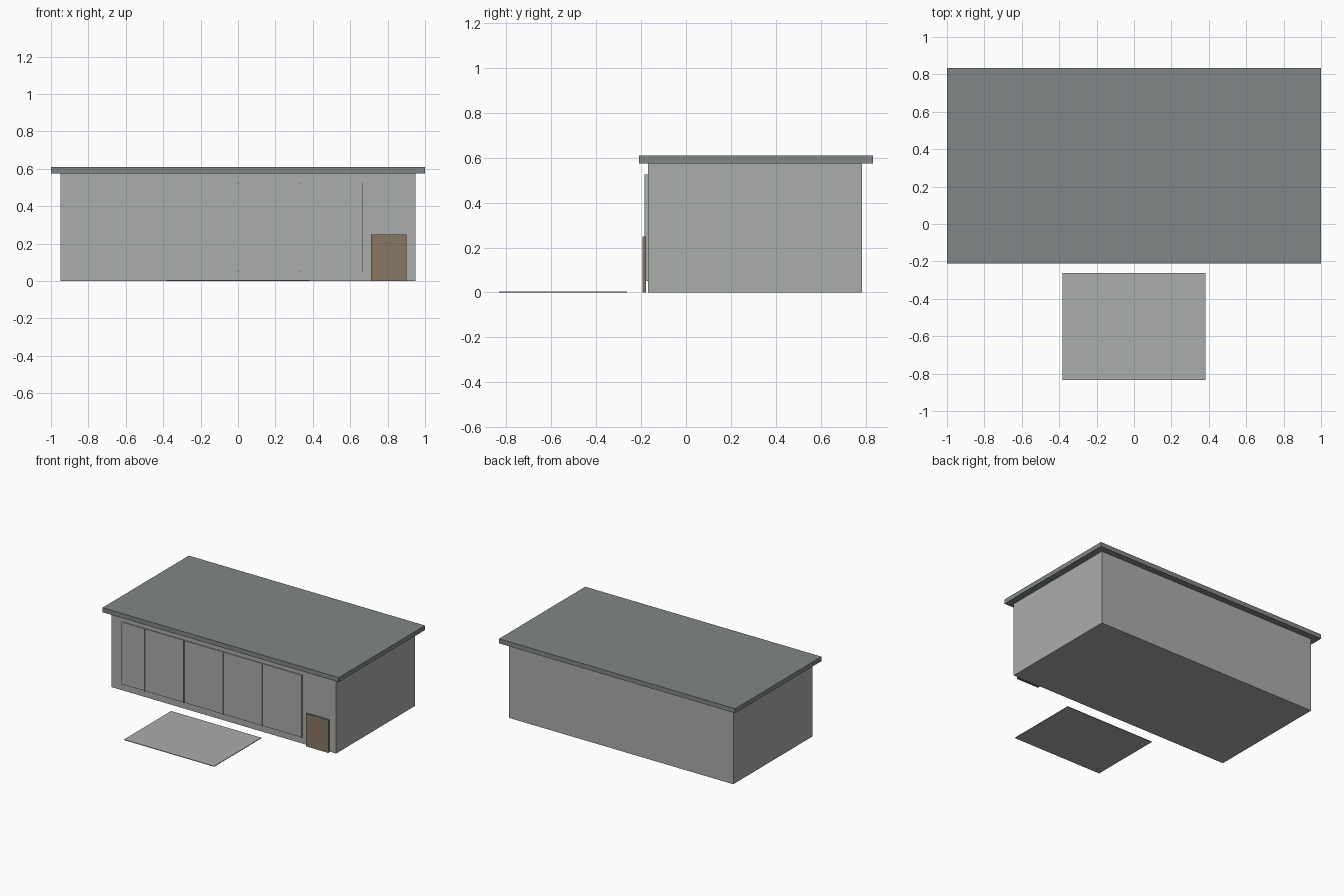
import bpy
import bmesh

if "Cube" in bpy.data.objects:
    bpy.data.objects.remove(bpy.data.objects["Cube"], do_unlink=True)


def material(name, rgb):
    mat = bpy.data.materials.new(name)
    mat.use_nodes = True
    mat.diffuse_color = (*rgb, 1)
    mat.node_tree.nodes["Principled BSDF"].inputs["Base Color"].default_value = (*rgb, 1)
    return mat


def box(name, x, y, z, mat):
    """Axis-aligned box from (low, high) ranges."""
    bm = bmesh.new()
    bmesh.ops.create_cube(bm, size=1)
    for v in bm.verts:
        for i, (low, high) in enumerate((x, y, z)):
            v.co[i] = low if v.co[i] < 0 else high
    mesh = bpy.data.meshes.new(name)
    bm.to_mesh(mesh)
    bm.free()
    mesh.materials.append(mat)
    obj = bpy.data.objects.new(name, mesh)
    bpy.context.collection.objects.link(obj)
    return obj


concrete = material("light grey concrete", (0.40, 0.42, 0.415))
roofing = material("dark grey roofing", (0.225, 0.24, 0.24))
wood = material("brown wood", (0.25, 0.185, 0.125))

# Main building and overhanging flat roof
wall_front = -0.17
box("building_walls", (-0.95, 0.95), (wall_front, 0.785), (0, 0.575), concrete)
box("flat_roof", (-1, 1), (-0.21, 0.833), (0.575, 0.61), roofing)

# Long front panel with thin upright dividers
panel_height = (0.05, 0.525)
box("front_panel", (-0.86, 0.664), (-0.178, wall_front), panel_height, concrete)
for i in range(5):
    x = -0.664 + i * 0.332
    box(f"panel_divider_{i + 1}", (x - 0.002, x + 0.002), (-0.185, wall_front),
        panel_height, concrete)

# Door standing just clear of the wall
box("front_door", (0.71, 0.90), (-0.193, -0.178), (0, 0.25), wood)

# Forecourt slab
box("forecourt_slab", (-0.382, 0.382), (-0.833, -0.263), (0, 0.005), concrete)
